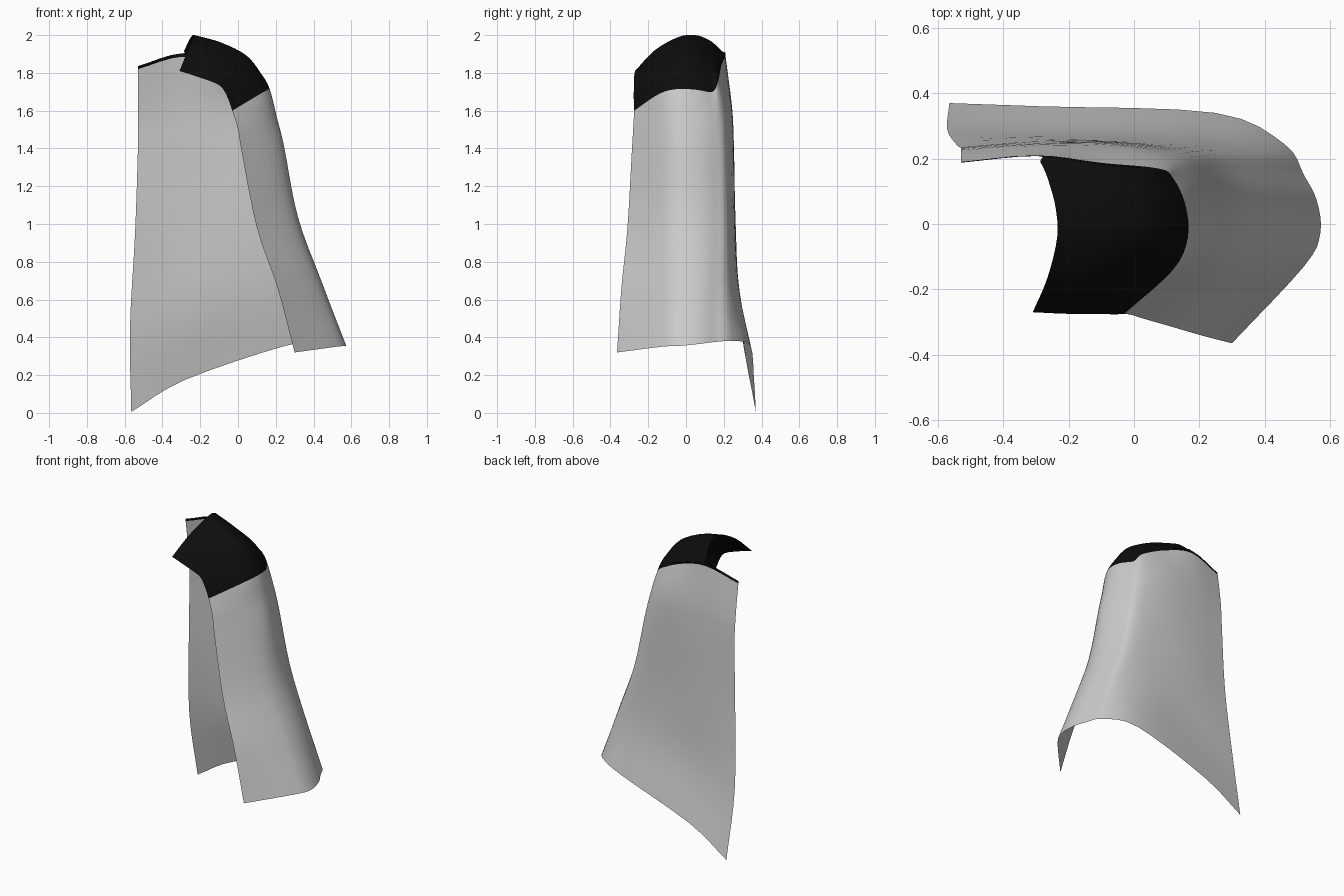
import bpy, bmesh
from mathutils import Vector

STEPS = 4  # subdivisions per span between guide points


def material(name, rgb):
    m = bpy.data.materials.new(name)
    m.diffuse_color = (*rgb, 1)
    return m


def smooth_path(pts, steps=STEPS):
    """Smooth curve passing through every guide point."""
    pts = [Vector(p) for p in pts]
    ext = [2 * pts[0] - pts[1]] + pts + [2 * pts[-1] - pts[-2]]
    out = []
    for a, b, c, d in zip(ext, ext[1:], ext[2:], ext[3:]):
        for i in range(steps):
            t = i / steps
            out.append(0.5 * (2 * b + (c - a) * t + (2 * a - 5 * b + 4 * c - d) * t ** 2
                              + (3 * b - a - 3 * c + d) * t ** 3))
    return out + [pts[-1]]


def sheet(name, rows, mat):
    """Open cloth surface spanning a grid of points."""
    bm = bmesh.new()
    grid = [[bm.verts.new(p) for p in row] for row in rows]
    for r0, r1 in zip(grid, grid[1:]):
        for a, b, c, d in zip(r0, r0[1:], r1[1:], r1):
            bm.faces.new((a, d, c, b))
    bmesh.ops.remove_doubles(bm, verts=bm.verts, dist=0.0005)
    mesh = bpy.data.meshes.new(name)
    bm.to_mesh(mesh)
    bm.free()
    mesh.materials.append(mat)
    mesh.polygons.foreach_set("use_smooth", [True] * len(mesh.polygons))
    obj = bpy.data.objects.new(name, mesh)
    bpy.context.collection.objects.link(obj)
    return obj


# Cross-sections run from the front edge, around the right side, to the back's left edge.
# Crown: face opening first, then back over the head
crown_rows = [
    [(-.31, -.27, 1.81), (-.265, -.165, 1.92), (-.235, -.04, 1.99), (-.24, .05, 2.0), (-.258, .12, 1.975),
     (-.272, .16, 1.945), (-.287, .19, 1.915), (-.3, .21, 1.9), (-.53, .188, 1.832)],
    [(-.2, -.275, 1.775), (-.13, -.16, 1.9), (-.09, -.04, 1.955), (-.095, .05, 1.955), (-.125, .12, 1.925),
     (-.165, .155, 1.91), (-.225, .185, 1.9), (-.3, .21, 1.897), (-.53, .188, 1.829)],
    [(-.1, -.275, 1.735), (-.01, -.155, 1.83), (.04, -.04, 1.89), (.038, .055, 1.88), (.01, .125, 1.855),
     (-.03, .155, 1.855), (-.145, .185, 1.875), (-.3, .21, 1.893), (-.53, .189, 1.826)],
    [(-.06, -.277, 1.68), (.065, -.15, 1.76), (.115, -.04, 1.8), (.11, .06, 1.795), (.08, .135, 1.775),
     (.035, .165, 1.8), (-.115, .188, 1.85), (-.3, .21, 1.889), (-.53, .189, 1.823)],
]

# Seam between crown and drape
seam = [(-.03, -.275, 1.6), (.12, -.14, 1.69), (.165, -.04, 1.715), (.157, .06, 1.71), (.12, .14, 1.7),
        (.075, .17, 1.755), (-.1, .187, 1.84), (-.3, .21, 1.885), (-.53, .19, 1.82)]

# Drape: from below the seam down to the hem
drape_rows = [
    [(0, -.28, 1.5), (.145, -.145, 1.55), (.203, -.04, 1.56), (.197, .06, 1.56), (.165, .14, 1.57),
     (.105, .2, 1.6), (-.07, .235, 1.64), (-.3, .24, 1.64), (-.53, .22, 1.6)],
    [(.02, -.287, 1.38), (.18, -.14, 1.4), (.24, -.04, 1.41), (.235, .06, 1.41), (.2, .15, 1.41),
     (.14, .215, 1.42), (-.06, .25, 1.43), (-.3, .25, 1.42), (-.53, .232, 1.4)],
    [(.1, -.31, .98), (.27, -.13, 1.02), (.315, -.03, 1.03), (.31, .07, 1.04), (.275, .16, 1.04),
     (.215, .225, 1.04), (0, .255, 1.01), (-.27, .263, .98), (-.545, .245, .95)],
    [(.21, -.342, .66), (.395, -.13, .68), (.44, -.03, .69), (.435, .07, .7), (.4, .155, .7),
     (.335, .23, .7), (.11, .28, .66), (-.27, .285, .55), (-.572, .29, .45)],
    [(.3, -.365, .32), (.52, -.13, .35), (.57, -.03, .355), (.56, .07, .365), (.52, .15, .375),
     (.46, .245, .38), (.25, .34, .355), (-.28, .36, .175), (-.565, .37, .005)],
]

# Smooth across each section, then along the cloth from crown to hem
sections = [smooth_path(r) for r in crown_rows + [seam] + drape_rows]
columns = [smooth_path(c) for c in zip(*sections)]
cloth = list(zip(*columns))
cut = len(crown_rows) * STEPS

sheet("crown", cloth[:cut + 1], material("black", (.004, .004, .004)))
sheet("drape", cloth[cut:], material("light_grey", (.6, .6, .6)))
